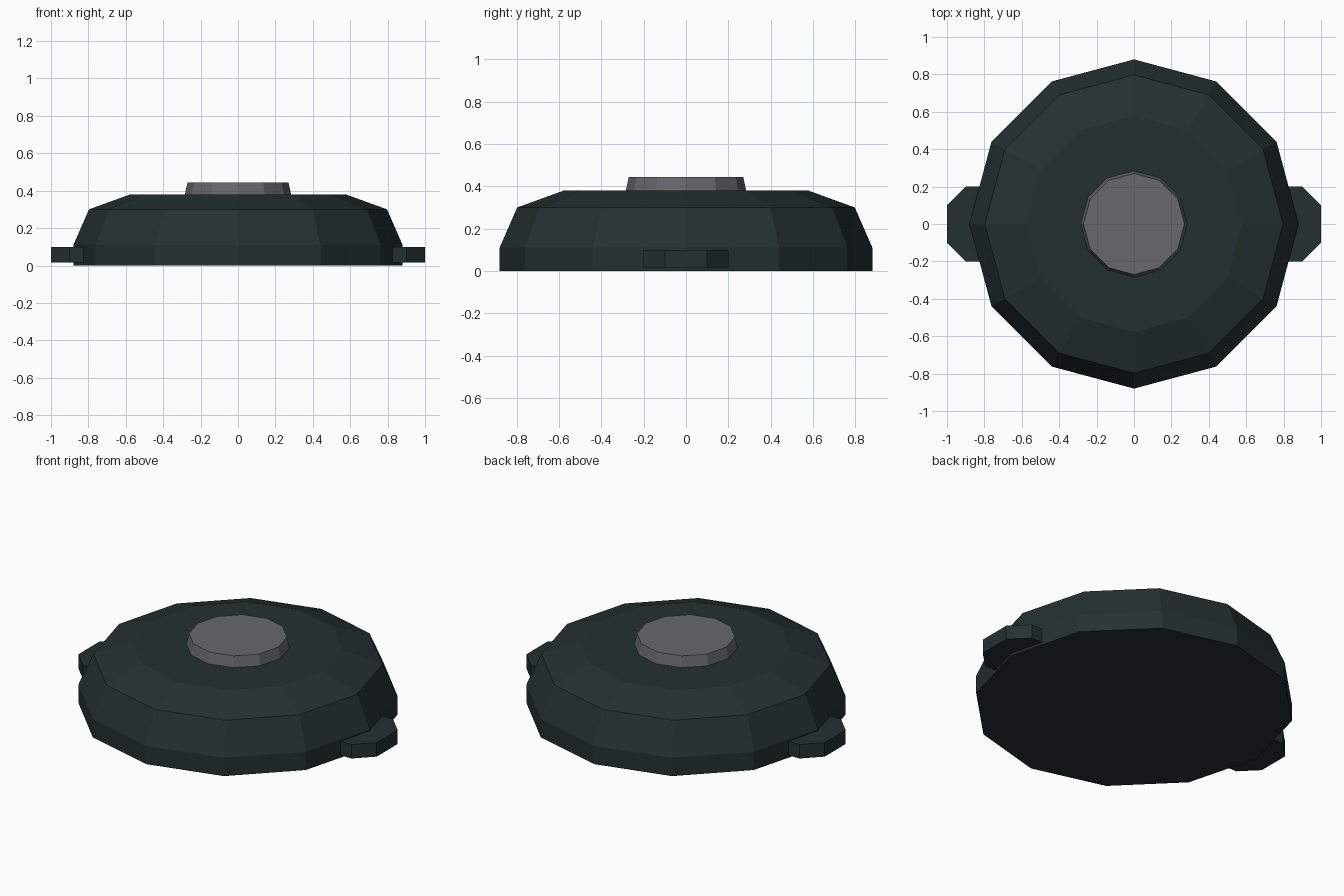
import bpy, bmesh, math

if "Cube" in bpy.data.objects:
    bpy.data.objects.remove(bpy.data.objects["Cube"])

def material(name, rgb):
    m = bpy.data.materials.new(name)
    m.diffuse_color = (*rgb, 1)
    m.use_nodes = True
    m.node_tree.nodes["Principled BSDF"].inputs["Base Color"].default_value = m.diffuse_color
    return m

dark_green = material("dark green grey", (0.0185, 0.030, 0.030))
grey = material("mid grey", (0.135, 0.137, 0.155))

def add_object(name, rings, mat):
    """Join stacked rings of points into a closed flat-faced solid."""
    bm = bmesh.new()
    loops = [[bm.verts.new(p) for p in ring] for ring in rings]
    n = len(loops[0])
    for a, b in zip(loops, loops[1:]):
        for i in range(n):
            j = (i + 1) % n
            bm.faces.new((a[i], a[j], b[j], b[i]))
    bm.faces.new(loops[0][::-1])
    bm.faces.new(loops[-1])
    bmesh.ops.recalc_face_normals(bm, faces=bm.faces)
    mesh = bpy.data.meshes.new(name)
    bm.to_mesh(mesh)
    bm.free()
    mesh.materials.append(mat)
    ob = bpy.data.objects.new(name, mesh)
    bpy.context.collection.objects.link(ob)
    return ob

def circle(r, z, sides=12):
    return [(r * math.cos(2 * math.pi * i / sides),
             r * math.sin(2 * math.pi * i / sides), z) for i in range(sides)]

# Domed twelve-sided body
add_object("body", [circle(r, z) for r, z in
                    ((0.88, 0), (0.88, 0.11), (0.797, 0.30), (0.577, 0.38))], dark_green)

# Pressure button on top
add_object("top_button", [circle(r, z) for r, z in
                          ((0.285, 0.375), (0.27, 0.445))], grey)

# Side lugs with chamfered corners, one on each side
outline = [(0.7, -0.2), (0.9, -0.2), (1.0, -0.1), (1.0, 0.1), (0.9, 0.2), (0.7, 0.2)]
for side, s in (("right", 1), ("left", -1)):
    add_object(side + "_lug", [[(s * x, y, z) for x, y in outline]
                               for z in (0.015, 0.10)], dark_green)
